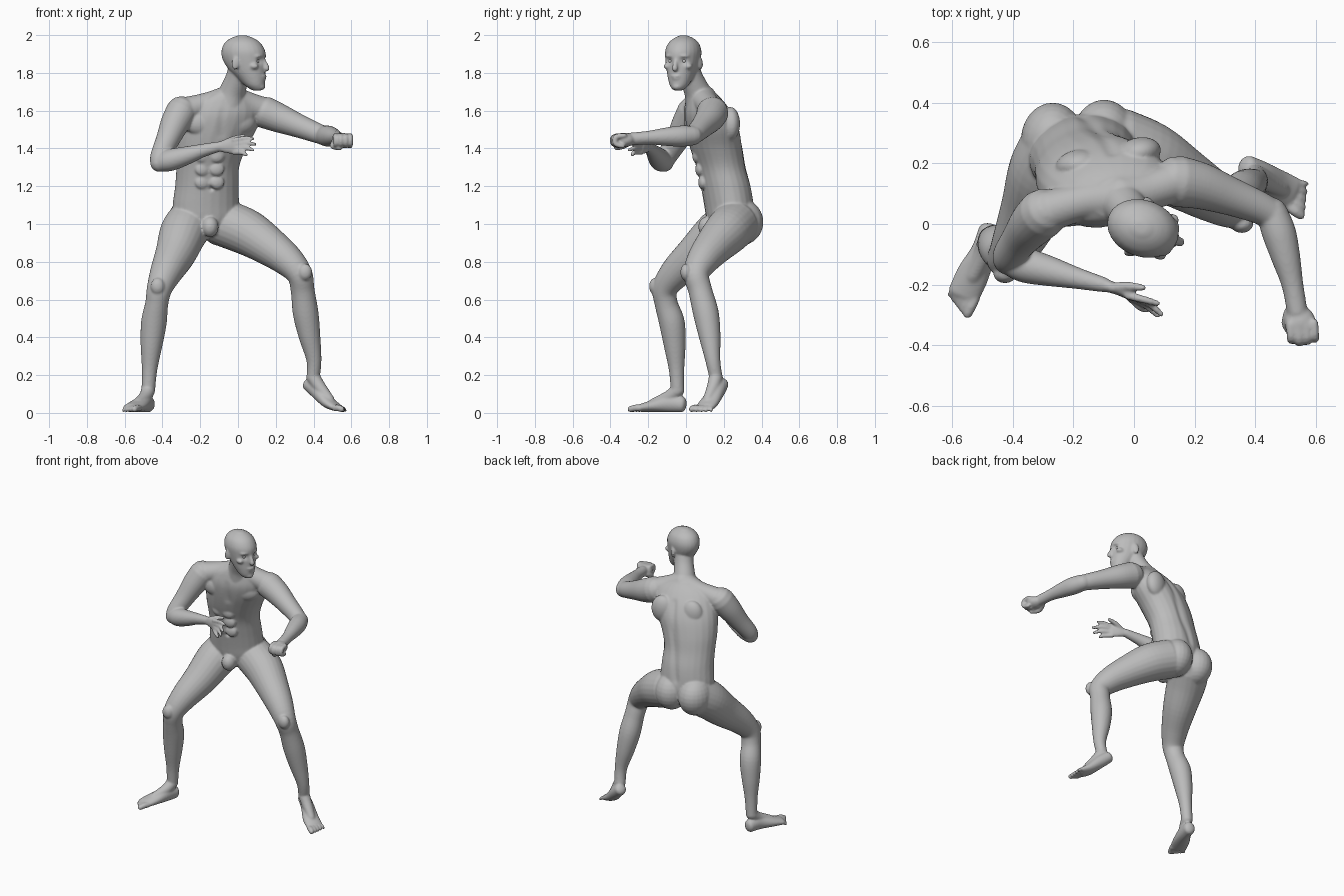
import bpy, bmesh, math
from mathutils import Vector, Matrix

bm = bmesh.new()
RING = 24


def sample(rows, n=5):
    """Catmull-Rom interpolation of rows (x, y, z, half width, half depth)."""
    r = [tuple(q) if len(q) == 5 else tuple(q) + (q[3],) for q in rows]
    r = [r[0]] + r + [r[-1]]
    out = []
    for i in range(1, len(r) - 2):
        for k in range(n):
            t = k / n
            out.append([0.5 * (2 * b + (c - a) * t + (2*a - 5*b + 4*c - d) * t*t + (3*b - a - 3*c + d) * t**3)
                        for a, b, c, d in zip(*r[i - 1:i + 3])])
    return out + [list(r[-1])]


def tube(rows, side=(1, 0, 0), upright=False, cap=1.0):
    """Closed elliptical sweep with rounded ends."""
    pts = sample(rows)
    pos = [Vector(p[:3]) for p in pts]
    frames = []
    for i, p in enumerate(pts):
        t = Vector((0, 0, 1)) if upright else (pos[min(i + 1, len(pos) - 1)] - pos[max(i - 1, 0)]).normalized()
        s = Vector(side)
        s = (s - t * s.dot(t)).normalized()
        frames.append((pos[i], t, s, p[3], p[4]))
    ends = []
    for (c, t, s, a, b), sgn in ((frames[0], -1), (frames[-1], 1)):
        r = min(a, b) * cap
        ends.append([(c + t * sgn * r * math.sin(g), t, s, a * math.cos(g), b * math.cos(g)) for g in (0.5, 0.95, 1.35)])
    frames = ends[0][::-1] + frames + ends[1]
    rings = []
    for c, t, s, a, b in frames:
        u = t.cross(s)
        rings.append([bm.verts.new(c + s * a * math.cos(w) + u * b * math.sin(w))
                      for w in (2 * math.pi * k / RING for k in range(RING))])
    for p, q in zip(rings, rings[1:]):
        for k in range(RING):
            j = (k + 1) % RING
            bm.faces.new((p[k], p[j], q[j], q[k]))
    bm.faces.new(rings[0][::-1])
    bm.faces.new(rings[-1])


def ball(c, r, yaw=0.0, pitch=0.0):
    m = (Matrix.Translation(c) @ Matrix.Rotation(math.radians(yaw), 4, 'Z')
         @ Matrix.Rotation(math.radians(pitch), 4, 'Y') @ Matrix.Diagonal((*r, 1)))
    bmesh.ops.create_uvsphere(bm, u_segments=24, v_segments=14, radius=1, matrix=m)


# torso
tube([(-.16, .23, .96, .11, .10), (-.168, .235, 1.03, .175, .125), (-.17, .228, 1.10, .178, .13),
      (-.165, .212, 1.20, .17, .132), (-.16, .187, 1.30, .168, .13), (-.14, .162, 1.40, .185, .138),
      (-.105, .14, 1.50, .205, .14), (-.08, .118, 1.58, .20, .128), (-.065, .10, 1.645, .17, .10),
      (-.05, .085, 1.69, .10, .075)], side=(.98, .19, 0), upright=True, cap=.3)
ball((-.268, .275, 1.01), (.105, .125, .125))          # buttocks
ball((-.098, .285, 1.01), (.105, .125, .125))
ball((-.148, .115, .985), (.045, .05, .055))           # groin
ball((-.19, .045, 1.535), (.095, .05, .07), 14)        # chest muscles
ball((.0, .075, 1.54), (.095, .05, .07), 14)
for s in (-1, 1):                                      # shoulder blades, abdominals
    ball((-.085 + s * .10, .215 + s * .02, 1.53), (.075, .05, .09), 12)
    for z in (1.22, 1.29, 1.36):
        ball((-.15 + s * .038, .085 - (z - 1.22) * .22, z), (.04, .02, .036), 10)

# shoulders and neck
tube([(-.04, .085, 1.66, .08), (-.16, .075, 1.635, .062), (-.29, .04, 1.60, .07)], side=(0, 0, 1))
tube([(-.04, .085, 1.66, .08), (.05, .11, 1.635, .065), (.14, .14, 1.60, .07)], side=(0, 0, 1))
tube([(-.045, .08, 1.64, .085), (-.03, .06, 1.70, .07), (-.005, .03, 1.77, .062), (.015, .005, 1.84, .062)])

# arms
tube([(-.30, .035, 1.595, .082), (-.335, .0, 1.53, .076), (-.375, -.05, 1.44, .062), (-.41, -.10, 1.36, .054),
      (-.415, -.118, 1.325, .05)])
tube([(-.415, -.115, 1.325, .05), (-.36, -.135, 1.338, .058), (-.28, -.155, 1.36, .05), (-.19, -.178, 1.388, .036),
      (-.10, -.20, 1.41, .027, .025)], side=(0, 0, 1))
tube([(.145, .14, 1.59, .085), (.22, .125, 1.56, .077), (.32, .09, 1.52, .063), (.41, .055, 1.485, .054),
      (.455, .03, 1.468, .05)], side=(0, 0, 1))
tube([(.455, .035, 1.468, .052), (.478, -.03, 1.465, .056), (.50, -.11, 1.462, .048), (.522, -.20, 1.457, .036),
      (.538, -.29, 1.45, .034)])

# open hand
tube([(-.10, -.20, 1.41, .026, .022), (-.055, -.215, 1.412, .038, .018), (-.015, -.235, 1.412, .042, .015)],
     side=(0, 0, 1))
for k, tip in enumerate([(.078, -.262, 1.452), (.09, -.297, 1.422), (.078, -.302, 1.392), (.045, -.285, 1.365)]):
    z = 1.444 - k * .022
    mid = (.5 * tip[0] - .002, -.25 - k * .008, .5 * (z + tip[2]) + .006)
    tube([(-.02, -.236, z, .013), (*mid, .0125), (*tip, .0095)], side=(0, 0, 1))
tube([(-.07, -.21, 1.43, .017), (-.02, -.205, 1.452, .015), (.03, -.21, 1.466, .011)], side=(0, 1, 0))

# closed fist
ball((.547, -.325, 1.445), (.052, .055, .038))
for k in range(4):
    x, y = .515 + k * .026, -.015 + abs(k - 1.2) * .008
    tube([(x, y - .325, 1.468, .014), (x + .003, y - .37, 1.46, .015), (x + .003, y - .372, 1.425, .014),
          (x, y - .335, 1.412, .013)])
tube([(.51, -.29, 1.435, .017), (.503, -.335, 1.412, .016), (.54, -.368, 1.402, .013)], side=(0, 0, 1))

# legs
tube([(-.25, .25, 1.01, .125), (-.29, .17, .95, .125), (-.33, .06, .845, .108), (-.38, -.05, .745, .086),
      (-.415, -.11, .66, .068), (-.43, -.105, .58, .061), (-.445, -.075, .48, .068), (-.458, -.06, .36, .058),
      (-.468, -.05, .23, .041), (-.475, -.045, .12, .036)])
tube([(-.06, .26, 1.0, .125), (.05, .215, .955, .122), (.16, .15, .885, .104), (.26, .09, .81, .086),
      (.325, .055, .735, .069), (.342, .075, .65, .063), (.358, .105, .53, .068), (.378, .125, .41, .058),
      (.402, .142, .28, .040), (.398, .158, .19, .035)])
ball((-.425, -.165, .67), (.038, .03, .045))            # kneecaps
ball((.355, .0, .745), (.038, .03, .045))

# planted foot
tube([(-.475, -.02, .045, .037, .042), (-.495, -.09, .05, .042, .047), (-.53, -.165, .038, .054, .034),
      (-.562, -.235, .026, .054, .022)], side=(.94, -.35, 0), cap=.6)
tube([(-.475, -.045, .12, .037), (-.492, -.09, .085, .034), (-.53, -.17, .05, .028)])
# lifted foot
tube([(.372, .19, .155, .037, .037), (.42, .165, .115, .042, .04), (.475, .125, .058, .054, .032),
      (.52, .10, .03, .056, .022)], side=(.45, .89, 0), cap=.6)
tube([(.398, .158, .19, .037), (.43, .145, .14, .034), (.485, .115, .07, .026)], side=(0, 1, 0))
# toes, from big to little
for root, end, root2, end2 in (((-.525, -.245), (-.548, -.295), (-.59, -.215), (-.606, -.232)),
                               ((.515, .055), (.548, .03), (.538, .135), (.567, .133))):
    for k in range(5):
        t, r = k / 4, .018 - .0018 * k
        p, q = Vector(root).lerp(Vector(root2), t), Vector(end).lerp(Vector(end2), t)
        tube([(p.x, p.y, .026, r), (*((p + q) / 2), .026, r), (q.x, q.y, r + .002, r * .9)], side=(0, 0, 1))

# head, turned to one side
YAW = -20
F = Vector((math.cos(math.radians(YAW)), math.sin(math.radians(YAW)), 0))
S = Vector((-F.y, F.x, 0))


def face(f, s, z):
    return Vector((.03, -.015, z)) + F * f + S * s


skull = [(.075, 1.712, .03, .034), (.062, 1.735, .05, .054), (.042, 1.775, .066, .077), (.018, 1.82, .08, .10),
         (.003, 1.87, .09, .117), (-.002, 1.915, .093, .119), (-.006, 1.955, .08, .10), (-.008, 1.98, .055, .07),
         (-.008, 1.993, .03, .038)]
tube([(*face(f, 0, z), a, b) for f, z, a, b in skull], side=S, upright=True, cap=.2)
tube([(*face(.113, 0, 1.868), .010), (*face(.126, 0, 1.84), .013), (*face(.130, 0, 1.823), .016)], side=S)
ball(face(.113, 0, 1.783), (.014, .026, .008), YAW)     # lips
ball(face(.112, 0, 1.771), (.013, .023, .008), YAW)
ball(face(.10, 0, 1.727), (.02, .026, .018), YAW)       # chin
for s in (-1, 1):
    ball(face(.096, s * .035, 1.888), (.02, .033, .010), YAW + s * 22)       # brow
    ball(face(.075, s * .055, 1.835), (.03, .024, .018), YAW + s * 25)       # cheekbone
    ball(face(-.012, s * .091, 1.852), (.022, .010, .036), YAW - s * 18, 10)  # ear

# fuse all parts into one smooth skin
bmesh.ops.recalc_face_normals(bm, faces=bm.faces)
mesh = bpy.data.meshes.new("body_parts")
bm.to_mesh(mesh)
bm.free()
body = bpy.data.objects.new("body", mesh)
bpy.context.collection.objects.link(body)
rm = body.modifiers.new("fuse", 'REMESH')
rm.mode = 'VOXEL'
rm.voxel_size = .006
sm = body.modifiers.new("soften", 'SMOOTH')
sm.factor, sm.iterations = .5, 7
skin = bpy.data.meshes.new_from_object(body.evaluated_get(bpy.context.evaluated_depsgraph_get()))
body.modifiers.clear()
body.data = skin
bpy.data.meshes.remove(mesh)

# soft dents: eye sockets, navel, breastbone, spine
dents = [(face(.108, s * .036, 1.863), .019, F * -.013) for s in (-1, 1)]
dents.append((Vector((-.14, .085, 1.19)), .013, Vector((0, .014, 0))))
for k in range(17):
    t = k / 16
    dents.append((Vector((-.168 + .095 * t, .365 - .12 * t, 1.12 + .48 * t)), .024, Vector((0, -.007, 0))))
for k in range(5):
    dents.append((Vector((-.085, .005, 1.47 + k * .03)), .024, Vector((0, .005, 0))))
for v in skin.vertices:
    p = v.co.copy()
    for c, r, push in dents:
        d = (p - c).length_squared / (r * r)
        if d < 6:
            v.co += push * math.exp(-d)

# eyeballs
em = bmesh.new()
for s in (-1, 1):
    bmesh.ops.create_uvsphere(em, u_segments=20, v_segments=12, radius=.015,
                              matrix=Matrix.Translation(face(.085, s * .036, 1.863)))
eyes = bpy.data.objects.new("eyes", bpy.data.meshes.new("eyes"))
em.to_mesh(eyes.data)
em.free()
bpy.context.collection.objects.link(eyes)

grey = bpy.data.materials.new("plain_grey")
grey.diffuse_color = (.5, .5, .5, 1)
for ob in (body, eyes):
    ob.data.materials.clear()
    ob.data.materials.append(grey)
    for p in ob.data.polygons:
        p.use_smooth = True
